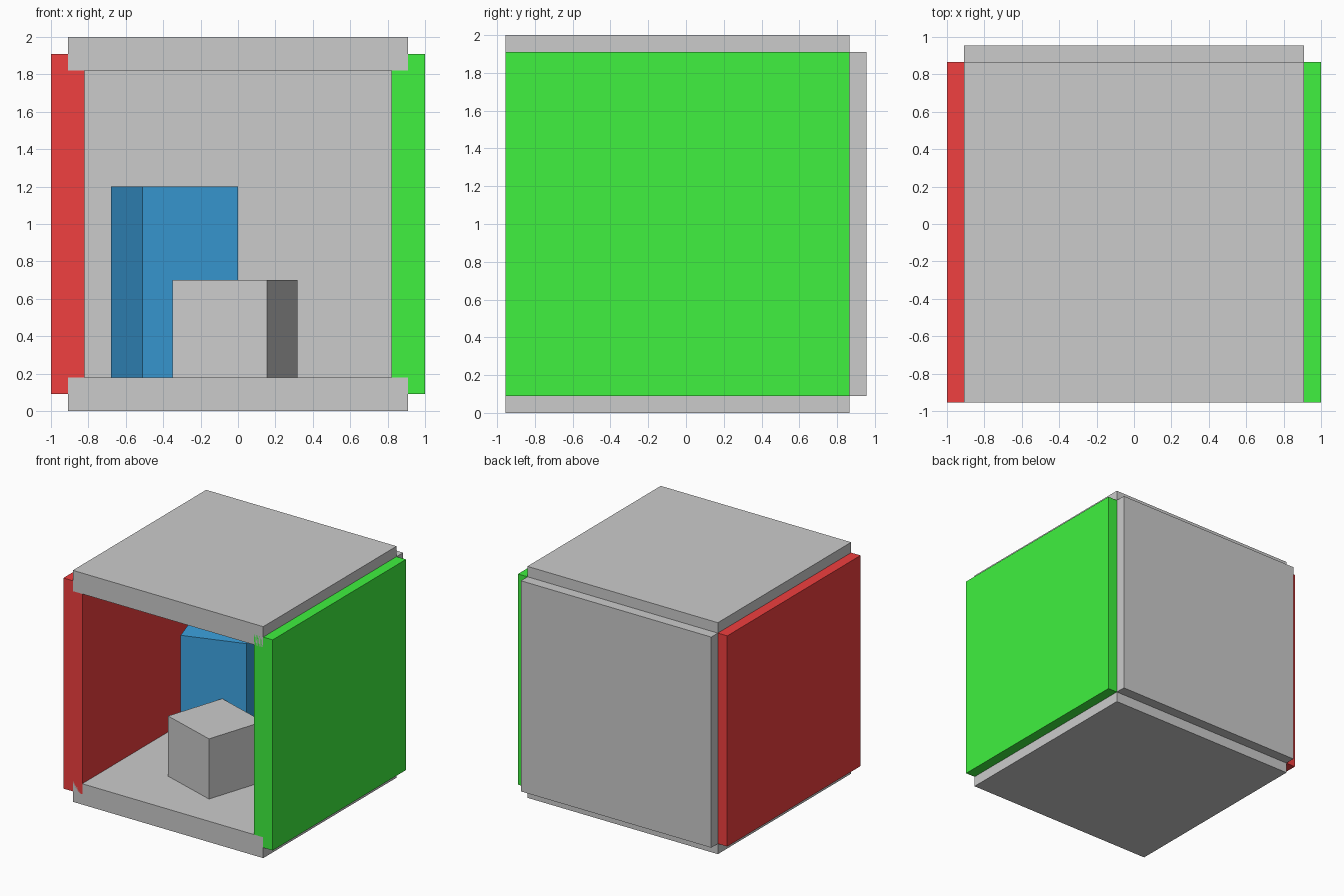
import bpy
from math import radians

if "Cube" in bpy.data.objects:
    bpy.data.objects.remove(bpy.data.objects["Cube"])

T = 0.18    # panel thickness
S = 1.82    # panel side
CY = -0.045 # depth centre of side panels, floor and ceiling


def material(name, rgb):
    mat = bpy.data.materials.new(name)
    mat.diffuse_color = (*rgb, 1)
    mat.use_nodes = True
    mat.node_tree.nodes["Principled BSDF"].inputs["Base Color"].default_value = mat.diffuse_color
    return mat


def block(name, centre, size, turn=0, mat=None):
    bpy.ops.mesh.primitive_cube_add(size=1, location=centre, rotation=(0, 0, radians(turn)))
    ob = bpy.context.object
    ob.name = name
    ob.scale = size
    bpy.ops.object.transform_apply(location=False, rotation=False, scale=True)
    if mat:
        ob.data.materials.append(mat)
    return ob


red = material("red", (0.87, 0.05, 0.05))
green = material("green", (0.05, 0.88, 0.05))
blue = material("blue", (0.045, 0.36, 0.74))

# Floor and ceiling slabs
for name, z in (("floor", T / 2), ("ceiling", 2 - T / 2)):
    block(name, (0, CY, z), (S, S, T))

# Coloured side walls
for name, side, mat in (("left_wall", -1, red), ("right_wall", 1, green)):
    block(name, (side * (1 - T / 2), CY, 1), (T, S, S), mat=mat)

# Back wall
block("back_wall", (0, 0.865, 1), (S, T, S))

# Two turned blocks standing on the floor
block("tall_block", (-0.34, 0.288, 0.69), (0.538, 0.538, 1.02), 18.2, blue)
block("short_block", (-0.016, -0.283, 0.44), (0.532, 0.532, 0.52), -17.9)
